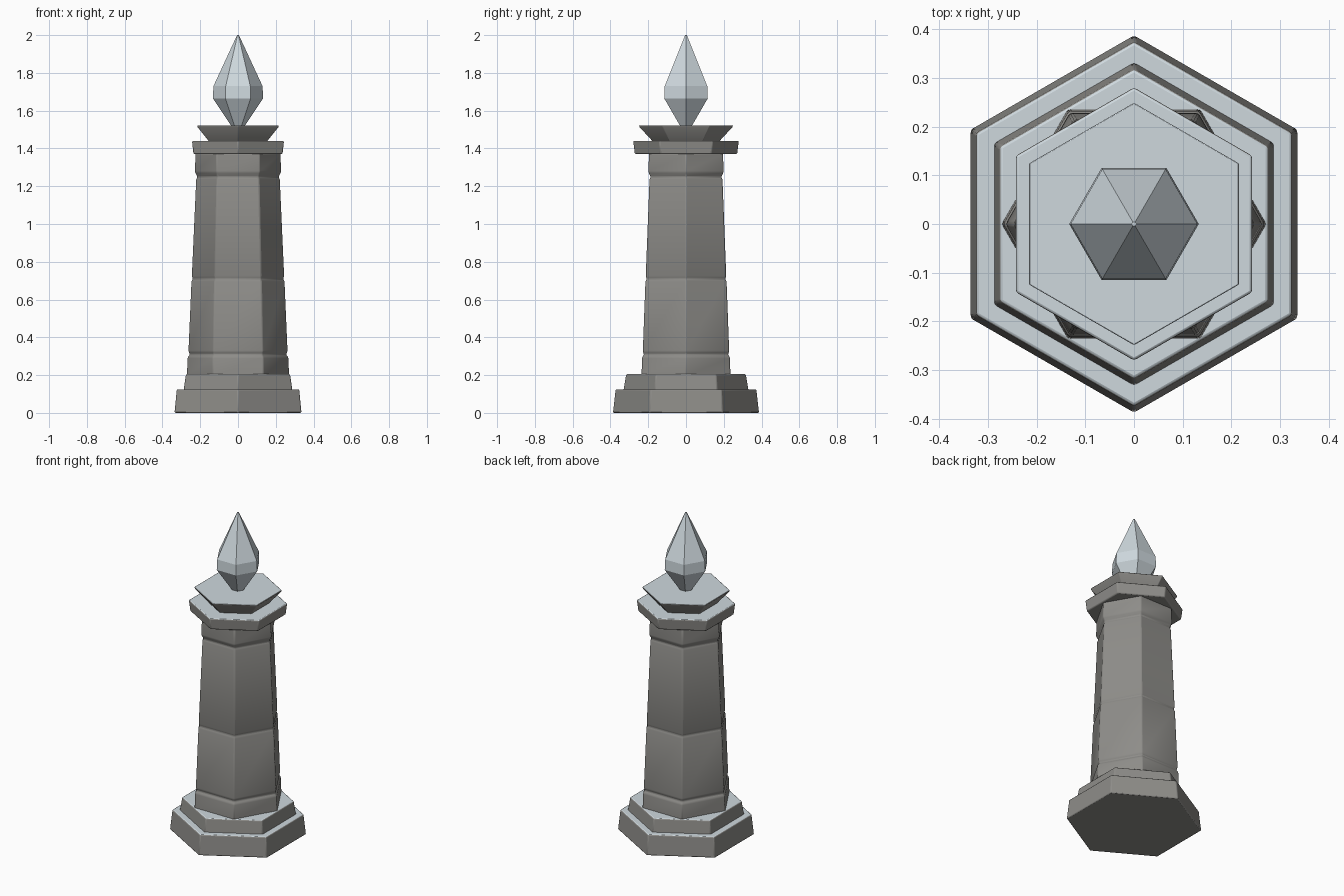
import bpy, bmesh, math

cube = bpy.data.objects.get("Cube")
if cube:
    bpy.data.objects.remove(cube, do_unlink=True)


def make_material(name, color):
    mat = bpy.data.materials.new(name)
    mat.use_nodes = True
    mat.diffuse_color = color
    mat.node_tree.nodes["Principled BSDF"].inputs["Base Color"].default_value = color
    return mat


stone = make_material("warm grey stone", (0.27, 0.265, 0.25, 1))
pale = make_material("pale blue grey", (0.62, 0.69, 0.73, 1))


def hex_part(name, profile, materials, turn=0.0, bevel=0.0):
    """Loft six-sided rings through (height, corner radius) pairs."""
    bm = bmesh.new()
    rings = []
    for z, r in profile:
        angles = [turn + i * math.pi / 3 for i in range(6)]
        rings.append([bm.verts.new((r * math.cos(a), r * math.sin(a), z)) for a in angles])
    for low, high in zip(rings, rings[1:]):
        for i in range(6):
            j = (i + 1) % 6
            bm.faces.new((low[i], low[j], high[j], high[i]))
    bm.faces.new(rings[0][::-1])
    bm.faces.new(rings[-1])
    bm.normal_update()
    # Level upper surfaces take the last material
    for f in bm.faces:
        f.material_index = len(materials) - 1 if f.normal.z > 0.9 else 0
    mesh = bpy.data.meshes.new(name)
    bm.to_mesh(mesh)
    bm.free()
    for m in materials:
        mesh.materials.append(m)
    obj = bpy.data.objects.new(name, mesh)
    bpy.context.collection.objects.link(obj)
    if bevel:
        mod = obj.modifiers.new("Soft edges", "BEVEL")
        mod.width = bevel
        mod.segments = 2
        mod.limit_method = "ANGLE"
        mod.angle_limit = math.radians(25)
        bpy.ops.object.select_all(action="DESELECT")
        obj.select_set(True)
        bpy.context.view_layer.objects.active = obj
        bpy.ops.object.shade_smooth_by_angle(angle=math.radians(35))
    return obj


side_on = math.pi / 6  # corners toward front and back
block = [stone, pale]

# Stepped foot
hex_part("base_step", [(0, 0.388), (0.125, 0.374)], block, side_on, 0.006)
hex_part("upper_step", [(0.115, 0.333), (0.205, 0.318)], block, side_on, 0.006)

# Tapering column with carved joints
hex_part("column", [
    (0.195, 0.272), (0.295, 0.268), (0.31, 0.256), (0.325, 0.264),
    (0.695, 0.248), (0.71, 0.24), (0.725, 0.246),
    (1.235, 0.223), (1.25, 0.216), (1.275, 0.23), (1.375, 0.226),
], [stone], 0, 0.006)

# Collar and flared cap
hex_part("collar", [(1.37, 0.272), (1.44, 0.281)], block, side_on, 0.006)
hex_part("flared_cap", [(1.432, 0.172), (1.512, 0.246), (1.522, 0.25)], block, side_on, 0.003)

# Pointed crystal finial
hex_part("crystal", [(1.515, 0.033), (1.665, 0.133), (1.73, 0.13), (2.0, 0.005)], [pale])
